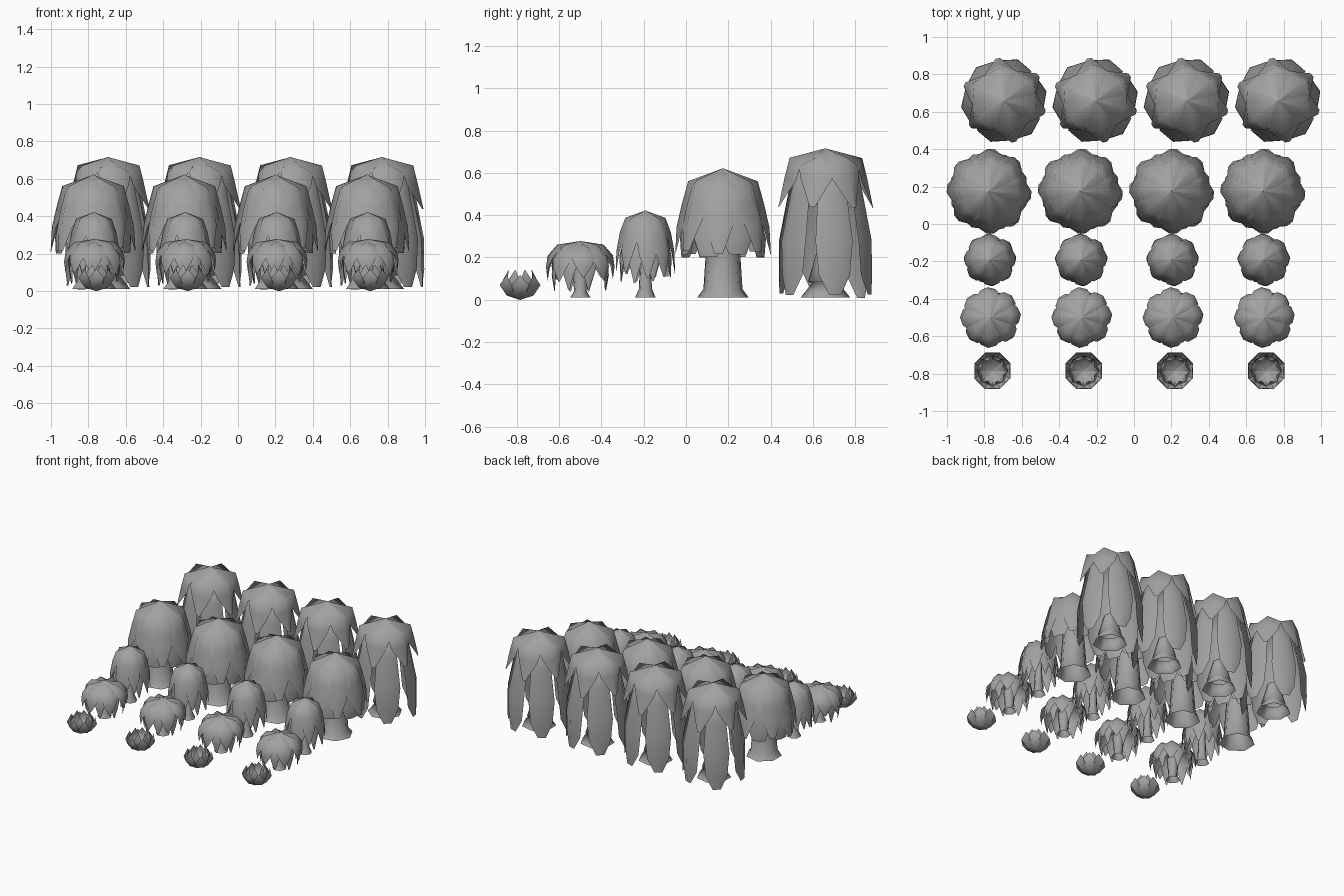
import bpy, bmesh, random
from math import sin, cos, tau, radians
from mathutils import Vector

random.seed(4)
grey = bpy.data.materials.new("dark_grey")
grey.diffuse_color = (0.36, 0.36, 0.36, 1)


def frond(bm, path, angle, scale=1.0):
    """Folded leaf strip: path points are (radius, z, half width, edge sag)."""
    out, side = Vector((cos(angle), sin(angle), 0)), Vector((-sin(angle), cos(angle), 0))
    top = path[0][1]
    rows = []
    for i, (r, z, w, sag) in enumerate(path):
        z = top + (z - top) * scale
        a, b = path[max(i - 1, 0)], path[min(i + 1, len(path) - 1)]
        t = Vector((b[0] - a[0], b[1] - a[1])).normalized()
        inward = out * t.y + Vector((0, 0, -t.x))      # under side of the leaf
        mid = out * r + Vector((0, 0, z))
        low = mid + inward * sag
        rows.append([bm.verts.new(p) for p in (low - side * w, mid, low + side * w)])
    for p, q in zip(rows, rows[1:]):
        bm.faces.new((p[0], q[0], q[1], p[1]))
        bm.faces.new((p[1], q[1], q[2], p[2]))


def trunk(bm, profile, n=7):
    """Lathe a list of (radius, z)."""
    rings = [[bm.verts.new((r * cos(tau * k / n), r * sin(tau * k / n), z)) for k in range(n)]
             for r, z in profile]
    for p, q in zip(rings, rings[1:]):
        for k in range(n):
            j = (k + 1) % n
            bm.faces.new((p[k], p[j], q[j], q[k]))


def plant_row(name, x, y, trunk_profile, layers):
    """Build one plant, then repeat it in four columns."""
    bm = bmesh.new()
    if trunk_profile:
        trunk(bm, trunk_profile)
    for path, n, phase, jitter in layers:
        for k in range(n):
            a = tau * (k + phase) / n + random.uniform(-jitter, jitter)
            frond(bm, path, a, 1 - random.uniform(0, jitter))
    for f in bm.faces:
        f.smooth = True
    for e in bm.edges:                                  # keep hard creases
        e.smooth = e.calc_face_angle(0) < radians(40)
    mesh = bpy.data.meshes.new(name)
    bm.to_mesh(mesh)
    bm.free()
    mesh.materials.append(grey)
    for c in range(4):
        ob = bpy.data.objects.new(f"{name}_{c + 1}", mesh)
        ob.location = (x + c * 0.488, y, 0)
        bpy.context.collection.objects.link(ob)


# Rosette seedlings: cupped leaves pointing up
plant_row("rosette", -0.757, -0.785, None, [
    ([(0.0, 0.0, 0.003, 0), (0.06, 0.02, 0.03, 0), (0.097, 0.07, 0.04, 0), (0.09, 0.115, 0.002, 0)], 8, 0, 0),
    ([(0.0, 0.012, 0.003, 0), (0.05, 0.03, 0.025, 0), (0.078, 0.085, 0.034, 0), (0.06, 0.14, 0.002, 0)], 8, 0.5, 0)])

# Low bushy palms
plant_row("low_palm", -0.767, -0.5, [(0.05, 0.01), (0.03, 0.04), (0.04, 0.15), (0.03, 0.25)], [
    ([(0.0, 0.278, 0.004, 0), (0.11, 0.26, 0.05, 0.03), (0.155, 0.205, 0.056, 0.03),
      (0.163, 0.15, 0.042, 0.015), (0.155, 0.085, 0.004, 0)], 8, 0, 0.12),
    ([(0.0, 0.262, 0.004, 0), (0.1, 0.245, 0.05, 0.025), (0.14, 0.185, 0.05, 0.02),
      (0.143, 0.11, 0.026, 0.008), (0.13, 0.035, 0.004, 0)], 8, 0.5, 0.1)])

# Small palms
plant_row("small_palm", -0.77, -0.192, [(0.05, 0.01), (0.032, 0.05), (0.025, 0.2), (0.03, 0.38)], [
    ([(0.0, 0.422, 0.004, 0), (0.095, 0.385, 0.044, 0.027), (0.121, 0.31, 0.052, 0.027),
      (0.138, 0.21, 0.04, 0.012), (0.14, 0.1, 0.006, 0)], 8, 0, 0.1),
    ([(0.0, 0.405, 0.004, 0), (0.085, 0.37, 0.04, 0.02), (0.11, 0.28, 0.046, 0.02),
      (0.128, 0.19, 0.036, 0.01), (0.125, 0.08, 0.004, 0)], 8, 0.5, 0.1)])

# Broad palms
plant_row("broad_palm", -0.775, 0.175, [(0.125, 0.01), (0.095, 0.05), (0.085, 0.2), (0.06, 0.52)], [
    ([(0.0, 0.622, 0.005, 0), (0.165, 0.56, 0.078, 0.045), (0.195, 0.45, 0.082, 0.045),
      (0.22, 0.34, 0.062, 0.025), (0.226, 0.21, 0.02, 0)], 8, 0, 0.1),
    ([(0.0, 0.6, 0.005, 0), (0.155, 0.54, 0.07, 0.035), (0.19, 0.41, 0.08, 0.035),
      (0.214, 0.28, 0.075, 0.025), (0.205, 0.19, 0.045, 0.01)], 8, 0.5, 0.06)])

# Tall palms: stepped stump and a long skirt of fronds
plant_row("tall_palm", -0.695, 0.66,
          [(0.12, 0.01), (0.065, 0.08), (0.085, 0.085), (0.045, 0.22)], [
    ([(0.0, 0.716, 0.006, 0), (0.175, 0.67, 0.09, 0.05), (0.2, 0.57, 0.075, 0.04),
      (0.228, 0.43, 0.012, 0)], 6, 0.67, 0.07),
    ([(0.0, 0.69, 0.006, 0), (0.15, 0.645, 0.055, 0.025), (0.185, 0.5, 0.07, 0.03),
      (0.23, 0.27, 0.09, 0.035), (0.232, 0.1, 0.075, 0.03), (0.22, 0.005, 0.028, 0)], 6, 0.17, 0.04)])
